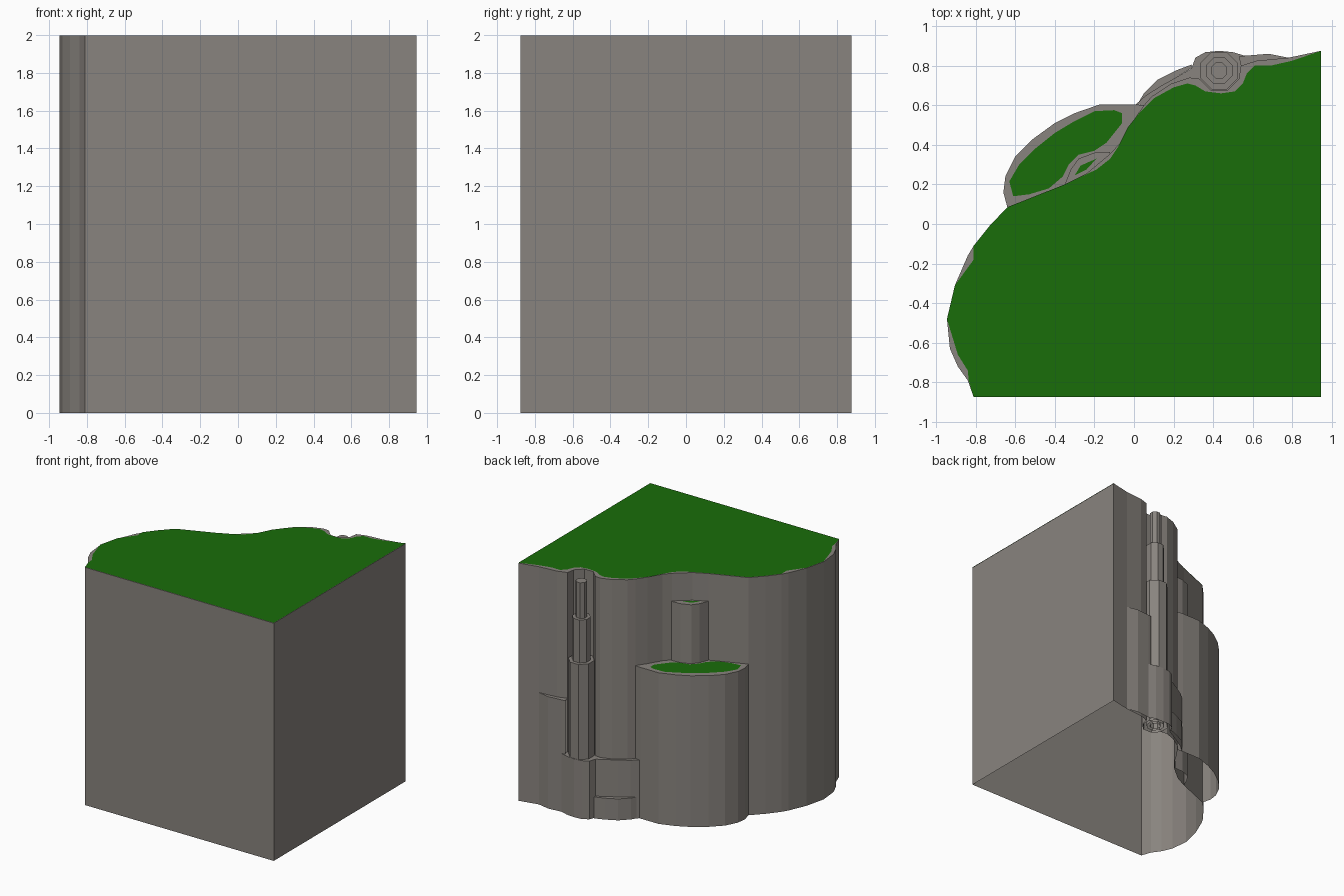
import bpy
import bmesh
from math import cos, sin, radians


def material(name, colour):
    mat = bpy.data.materials.new(name)
    mat.diffuse_color = colour
    return mat


GRASS = material("grass_green", (0.010, 0.155, 0.003, 1))
ROCK = material("rock_grey", (0.25, 0.23, 0.21, 1))


def make_object(name, bm, mat):
    mesh = bpy.data.meshes.new(name)
    bm.to_mesh(mesh)
    bm.free()
    mesh.materials.append(mat)
    obj = bpy.data.objects.new(name, mesh)
    bpy.context.collection.objects.link(obj)


def shell(name, outer, z, back=(), closed=False):
    """Clockwise wall with a flat cap and an open bottom; back closes the cap only."""
    bm = bmesh.new()
    low = [bm.verts.new((x, y, 0)) for x, y in outer]
    top = [bm.verts.new((x, y, z)) for x, y in outer]
    n = len(outer)
    for i in range(n if closed else n - 1):
        j = (i + 1) % n
        bm.faces.new((low[i], top[i], top[j], low[j]))
    rear = [bm.verts.new((x, y, z)) for x, y in back]
    bm.faces.new(list(reversed(top + rear)))
    make_object(name, bm, ROCK)


def grass(name, pts, z):
    """Flat green patch lying just above a rock cap."""
    bm = bmesh.new()
    bm.faces.new([bm.verts.new((x, y, z)) for x, y in reversed(pts)])
    make_object(name, bm, GRASS)


def ring(radius, sides=8, centre=(0.43, 0.775)):
    """Clockwise regular polygon."""
    return [(centre[0] + radius * cos(radians(-360 * (i + 0.5) / sides)),
             centre[1] + radius * sin(radians(-360 * (i + 0.5) / sides)))
            for i in range(sides)]


# Main cliff block: curved west side, winding north side, niche for the column
west = [(-0.81, -0.875), (-0.84, -0.79), (-0.89, -0.72), (-0.93, -0.63),
        (-0.945, -0.48), (-0.905, -0.31), (-0.84, -0.16), (-0.81, -0.11),
        (-0.73, -0.01), (-0.64, 0.085)]
bend = [(-0.35, 0.2), (-0.24, 0.255), (-0.12, 0.355), (-0.07, 0.41), (-0.005, 0.52)]
north = [(0.05, 0.6), (0.09, 0.645), (0.19, 0.71), (0.28, 0.74)]
niche = list(reversed(ring(0.108)[:4]))
east = [(0.54, 0.80), (0.62, 0.825), (0.78, 0.84), (0.945, 0.875), (0.945, -0.875)]
shell("cliff_block", west + bend + north + niche + east, 1.997, closed=True)

# Grass on the plateau
grass("plateau_grass", [
    (-0.81, -0.875), (-0.835, -0.79), (-0.84, -0.74), (-0.89, -0.66),
    (-0.945, -0.48), (-0.905, -0.31), (-0.81, -0.18), (-0.81, -0.11),
    (-0.73, -0.01), (-0.64, 0.085), (-0.35, 0.2), (-0.19, 0.275),
    (-0.12, 0.33), (-0.08, 0.39), (-0.03, 0.49), (0.03, 0.565), (0.1, 0.635),
    (0.2, 0.69), (0.27, 0.71), (0.31, 0.70), (0.36, 0.67), (0.44, 0.66),
    (0.51, 0.67), (0.55, 0.71), (0.57, 0.76), (0.61, 0.80), (0.69, 0.80),
    (0.8, 0.825), (0.945, 0.875), (0.945, -0.875)], 2.0)

# Large ledge with its grass
shell("large_ledge", [
    (-0.64, 0.085), (-0.66, 0.16), (-0.65, 0.24), (-0.6, 0.34), (-0.51, 0.43),
    (-0.4, 0.51), (-0.3, 0.56), (-0.17, 0.605), (0.0, 0.605), (0.05, 0.6)],
    1.27, back=list(reversed(bend)))
grass("large_ledge_grass", [
    (-0.61, 0.14), (-0.63, 0.215), (-0.58, 0.3), (-0.5, 0.38), (-0.4, 0.46),
    (-0.3, 0.52), (-0.2, 0.57), (-0.1, 0.575), (-0.06, 0.56), (-0.06, 0.51),
    (-0.14, 0.41), (-0.2, 0.37), (-0.28, 0.35), (-0.33, 0.3), (-0.36, 0.24),
    (-0.43, 0.18), (-0.53, 0.15)], 1.273)

# Small high ledge with its grass
shell("small_ledge", [(-0.35, 0.2), (-0.32, 0.275), (-0.28, 0.33),
                      (-0.2, 0.36), (-0.12, 0.365)],
      1.765, back=[(-0.12, 0.355), (-0.24, 0.255)])
grass("small_ledge_grass", [(-0.3, 0.245), (-0.27, 0.295), (-0.19, 0.33),
                            (-0.24, 0.275)], 1.768)

# Stepped rock column standing in the niche
for step, (radius, z) in enumerate([(0.102, 1.29), (0.072, 1.65), (0.044, 1.95)]):
    shell(f"rock_column_{step + 1}", ring(radius), z, closed=True)

# Low ledges at the foot of the north side
shell("east_ledge", [(0.53, 0.845), (0.56, 0.85), (0.68, 0.86), (0.78, 0.84)],
      0.94, back=[(0.62, 0.825), (0.54, 0.80)])
shell("foot_ledge", [
    (0.01, 0.605), (0.06, 0.65), (0.14, 0.70), (0.22, 0.745), (0.29, 0.785),
    (0.31, 0.84), (0.36, 0.868), (0.43, 0.875), (0.5, 0.868), (0.56, 0.85)],
    0.49, back=[(0.54, 0.80)] + list(reversed(niche)) + list(reversed(north)))
shell("foot_step", [(0.02, 0.61), (0.05, 0.66), (0.12, 0.73), (0.21, 0.775),
                    (0.29, 0.805), (0.295, 0.79)],
      0.18, back=[(0.22, 0.745), (0.14, 0.70), (0.06, 0.65)])
